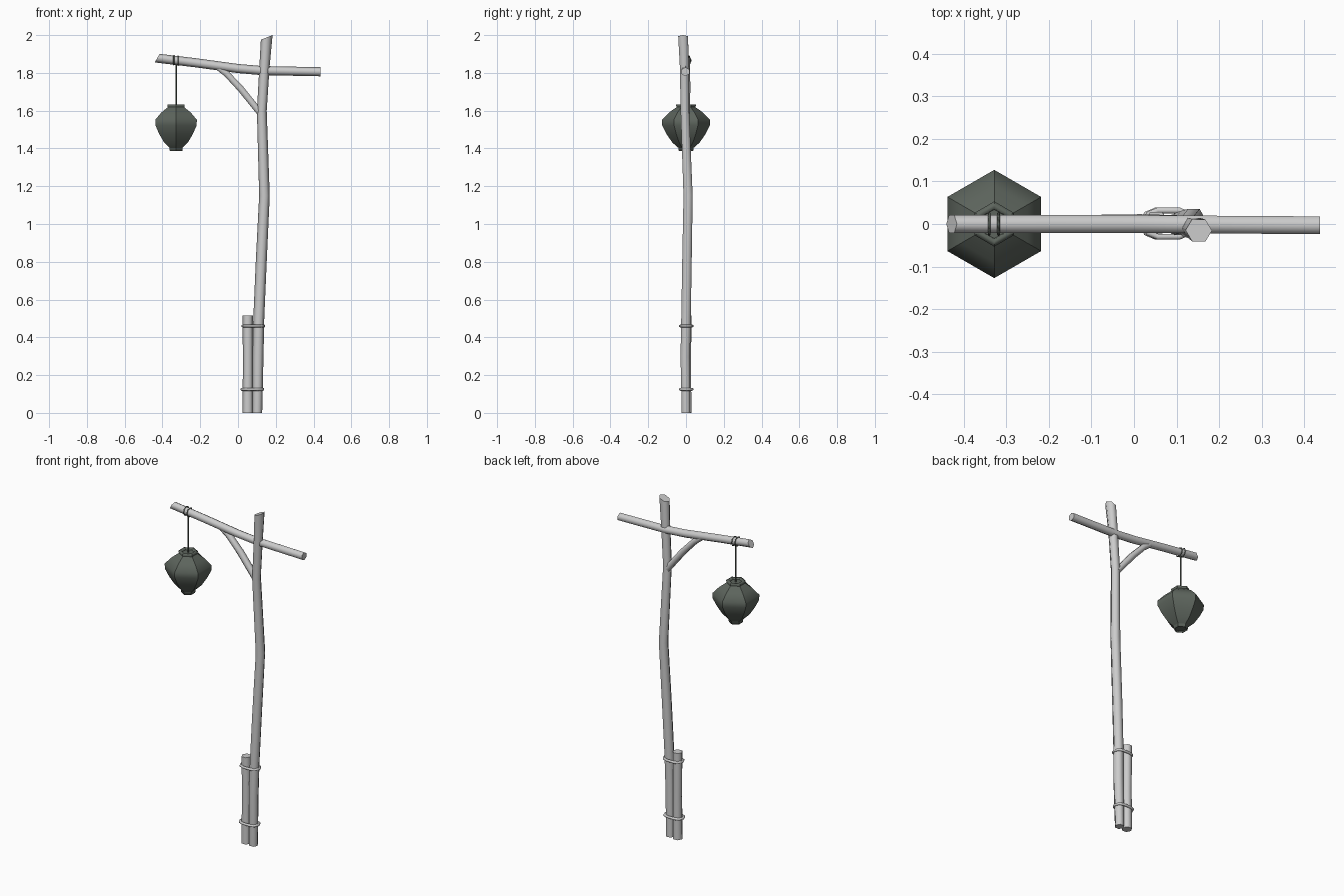
import bpy, bmesh
from math import sin, cos, pi, radians
from mathutils import Vector

if "Cube" in bpy.data.objects:
    bpy.data.objects.remove(bpy.data.objects["Cube"])

dark = bpy.data.materials.new("dark_lantern")
dark.diffuse_color = (0.11, 0.13, 0.11, 1)
dark.use_nodes = True
dark.node_tree.nodes["Principled BSDF"].inputs["Base Color"].default_value = dark.diffuse_color


def finish(name, bm, mat=None):
    bmesh.ops.recalc_face_normals(bm, faces=bm.faces[:])
    me = bpy.data.meshes.new(name)
    bm.to_mesh(me)
    bm.free()
    ob = bpy.data.objects.new(name, me)
    bpy.context.collection.objects.link(ob)
    if mat:
        me.materials.append(mat)
    return ob


def skin(bm, rings, closed=False, smooth=True):
    """Bridge consecutive vertex rings with quads; cap the ends unless closed."""
    n = len(rings[0])
    pairs = list(zip(rings, rings[1:])) + ([(rings[-1], rings[0])] if closed else [])
    for a, b in pairs:
        for i in range(n):
            j = (i + 1) % n
            bm.faces.new((a[i], a[j], b[j], b[i])).smooth = smooth
    if not closed:
        bm.faces.new(rings[0])
        bm.faces.new(rings[-1])


def tube(name, pts, side, sides=6, closed=False, start=None, end=None, mat=None):
    """Sweep a polygon along (x, y, z, radius) points; start/end are cut-plane normals."""
    P = [Vector(p[:3]) for p in pts]
    n = len(P)
    bm = bmesh.new()
    rings = []
    for k, p in enumerate(P):
        if closed:
            t = P[(k + 1) % n] - P[k - 1]
        else:
            t = P[min(k + 1, n - 1)] - P[max(k - 1, 0)]
        t.normalize()
        u = Vector(side)
        u = (u - t * u.dot(t)).normalized()
        v = t.cross(u)
        cut = Vector(start) if k == 0 and start else Vector(end) if k == n - 1 and end else None
        ring = []
        for i in range(sides):
            a = 2 * pi * i / sides
            o = (u * cos(a) + v * sin(a)) * pts[k][3]
            if cut:
                o -= t * (o.dot(cut) / t.dot(cut))
            ring.append(bm.verts.new(p + o))
        rings.append(ring)
    skin(bm, rings, closed)
    return finish(name, bm, mat)


def hex_lathe(name, cx, profile):
    """Six-sided turned form with corners on +-y, smooth vertically, creased between panels."""
    bm = bmesh.new()
    rings = [[bm.verts.new((cx + r * sin(pi * i / 3), r * cos(pi * i / 3), z))
              for i in range(6)] for r, z in profile]
    skin(bm, rings)
    for a, b in zip(rings, rings[1:]):
        for p, q in zip(a, b):
            bm.edges.get((p, q)).smooth = False
    return finish(name, bm, dark)


# Crooked main pole with a slanted top
tube("pole", [(0.102, 0, 0, 0.026), (0.106, -0.004, 0.3, 0.029), (0.11, 0, 0.5, 0.029),
              (0.123, 0.005, 0.8, 0.029), (0.14, 0.011, 1.15, 0.028),
              (0.126, -0.006, 1.6, 0.026), (0.14, -0.009, 1.83, 0.027),
              (0.152, -0.015, 1.988, 0.03)],
     (1, 0, 0), start=(0, 0, 1), end=(-0.4, 0, 1))

# Cross beam with a slanted left end
tube("cross_beam", [(-0.428, 0, 1.878, 0.024), (-0.22, 0, 1.853, 0.024),
                    (0.0, 0, 1.823, 0.024), (0.13, -0.001, 1.812, 0.024),
                    (0.437, -0.003, 1.806, 0.024)],
     (0, 0, 1), start=(-1, 0, 0.55), end=(1, 0, 0))

# Bent brace under the beam
tube("brace", [(-0.115, 0.002, 1.838, 0.019), (-0.06, 0.003, 1.795, 0.019),
               (0.015, 0.003, 1.715, 0.02), (0.12, 0, 1.585, 0.02)], (0, 1, 0))

# Support stake lashed to the foot of the pole
tube("stake", [(0.052, 0.003, 0, 0.029), (0.053, 0.004, 0.25, 0.027),
               (0.052, 0.004, 0.515, 0.028)], (1, 0, 0))

# Rope lashings around pole and stake
for name, z, cx in (("upper_lashing", 0.46, 0.081), ("lower_lashing", 0.125, 0.076)):
    loop = []
    for sgn in (1, -1):
        for d in (-90, -45, 0, 45, 90):
            a = radians(d)
            loop.append((cx + sgn * (0.025 + 0.031 * cos(a)),
                         0.001 + sgn * 0.031 * sin(a), z, 0.008))
    tube(name, loop, (0, 0, 1), closed=True)

# Hanging cord and its loop around the beam
LX = -0.328
tube("cord", [(LX, 0, 1.625, 0.004), (LX, 0, 1.85, 0.004)], (1, 0, 0), mat=dark)
tube("cord_loop", [(LX - 0.012, 0.026 * cos(pi * i / 4), 1.867 + 0.026 * sin(pi * i / 4), 0.003)
                   for i in range(8)], (1, 0, 0), sides=4, closed=True, mat=dark)
tube("cord_loop_second", [(LX + 0.01, 0.026 * cos(pi * i / 4), 1.864 + 0.026 * sin(pi * i / 4), 0.003)
                          for i in range(8)], (1, 0, 0), sides=4, closed=True, mat=dark)

# Lantern shade and its end caps
hex_lathe("lantern_shade", LX, [(0.04, 1.403), (0.073, 1.432), (0.102, 1.475), (0.126, 1.522),
                                (0.127, 1.552), (0.09, 1.59), (0.045, 1.622)])
hex_lathe("lantern_top_cap", LX, [(0.05, 1.617), (0.053, 1.632), (0.036, 1.632), (0.034, 1.624)])
hex_lathe("lantern_bottom_cap", LX, [(0.034, 1.394), (0.034, 1.386), (0.038, 1.386), (0.041, 1.407)])
